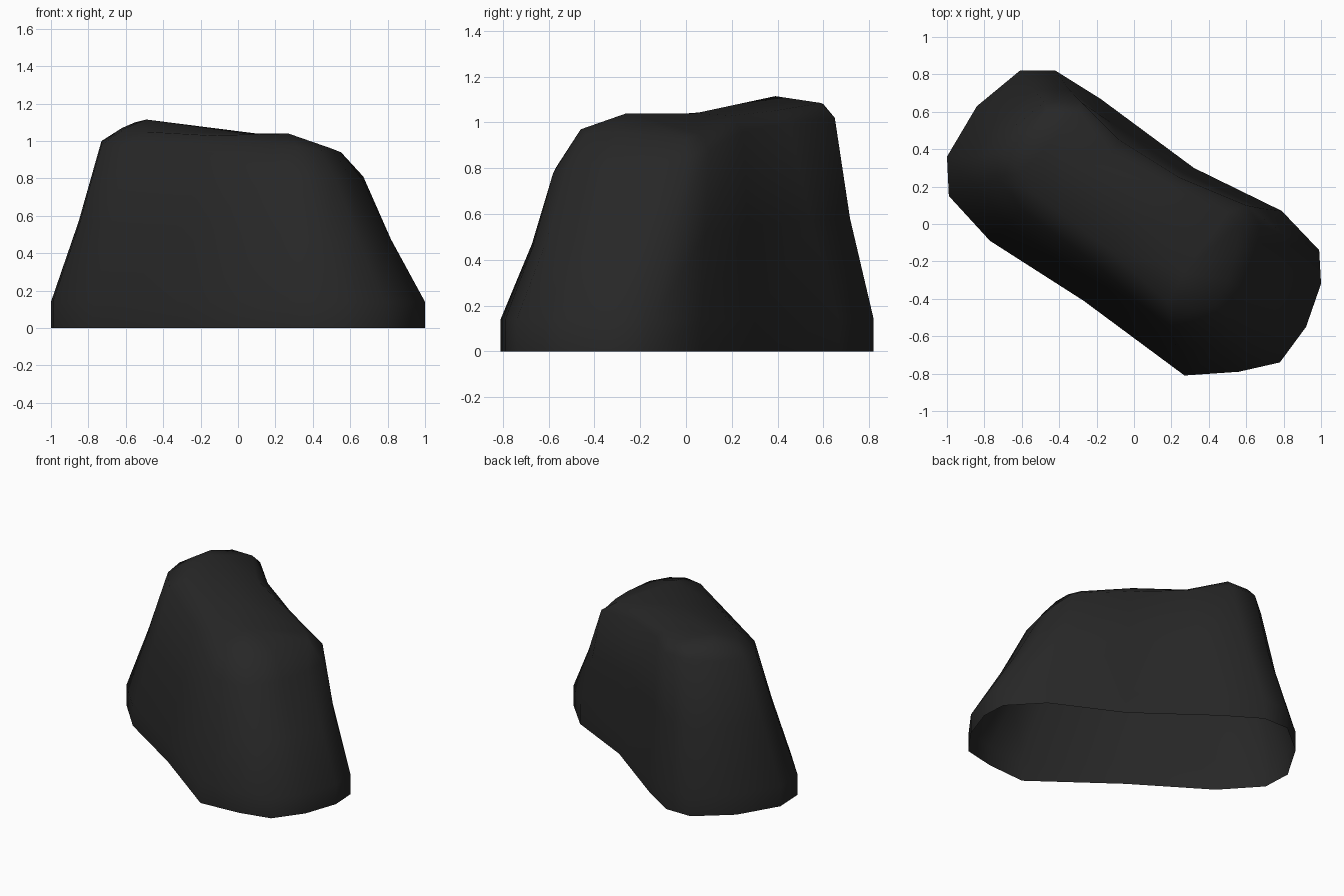
import bpy, bmesh
from mathutils import Vector

if "Cube" in bpy.data.objects:
    bpy.data.objects.remove(bpy.data.objects["Cube"])

# footprint outline, counterclockwise
BASE = [(-.99, .15), (-.77, -.09), (-.27, -.41), (.27, -.81),
        (.56, -.79), (.78, -.74), (.92, -.55), (1.0, -.32),
        (.99, -.14), (.79, .07), (.32, .30), (-.18, .67),
        (-.42, .82), (-.61, .82), (-.84, .63), (-1.0, .36)]
# shoulder where the sides turn towards the top
SHOULDER = [(-.73, .25, .98), (-.60, .08, .97), (-.20, -.22, .93), (.20, -.57, .80),
            (.38, -.58, .78), (.52, -.52, .80), (.61, -.36, .80), (.66, -.15, .80),
            (.67, 0, .81), (.60, .10, .88), (.24, .25, .96), (-.08, .45, 1.0),
            (-.28, .65, 1.02), (-.48, .65, 1.02), (-.64, .52, 1.0), (-.73, .38, 1.0)]
# rim of the upper plateau
RIM = [(-.60, .28, 1.07), (-.50, .14, 1.05), (-.15, -.12, 1.03), (.18, -.42, .98),
       (.32, -.46, .97), (.44, -.44, .95), (.50, -.30, .96), (.55, -.13, .94),
       (.56, 0, .93), (.50, .06, .95), (.18, .20, 1.03), (-.12, .38, 1.05),
       (-.30, .59, 1.085), (-.46, .60, 1.08), (-.55, .48, 1.10), (-.62, .38, 1.07)]
RIDGE = [(-.49, .39, 1.115), (.05, .04, 1.04), (.27, -.26, 1.04)]

bm = bmesh.new()
foot = [Vector((x, y, 0)) for x, y in BASE]
skirt = [p + Vector((0, 0, .14)) for p in foot]
shoulder = [Vector(p) for p in SHOULDER]
middle = []
for a, b in zip(skirt, shoulder):
    m = a.lerp(b, .5)
    middle.append(Vector((m.x * .985, m.y * .975, m.z)))
rings = [[bm.verts.new(p) for p in ring]
         for ring in (foot, skirt, middle, shoulder, [Vector(p) for p in RIM])]
n = len(BASE)

# sides (the underside is open)
for low, high in zip(rings, rings[1:]):
    for i in range(n):
        j = (i + 1) % n
        bm.faces.new((low[i], low[j], high[j], high[i]))

# top: join each rim point to the nearest ridge point
ridge = [bm.verts.new(p) for p in RIDGE]
rim = rings[-1]
near = [min(ridge, key=lambda r: (r.co - v.co).length) for v in rim]
for i in range(n):
    j = (i + 1) % n
    bm.faces.new(list(dict.fromkeys((rim[i], rim[j], near[j], near[i]))))

for f in bm.faces:
    f.smooth = True
mesh = bpy.data.meshes.new("boulder")
bm.to_mesh(mesh)
bm.free()

stone = bpy.data.materials.new("dark stone")
stone.diffuse_color = (.02, .02, .02, 1)
stone.use_nodes = True
stone.node_tree.nodes["Principled BSDF"].inputs["Base Color"].default_value = stone.diffuse_color
mesh.materials.append(stone)
boulder = bpy.data.objects.new("boulder", mesh)
bpy.context.collection.objects.link(boulder)
